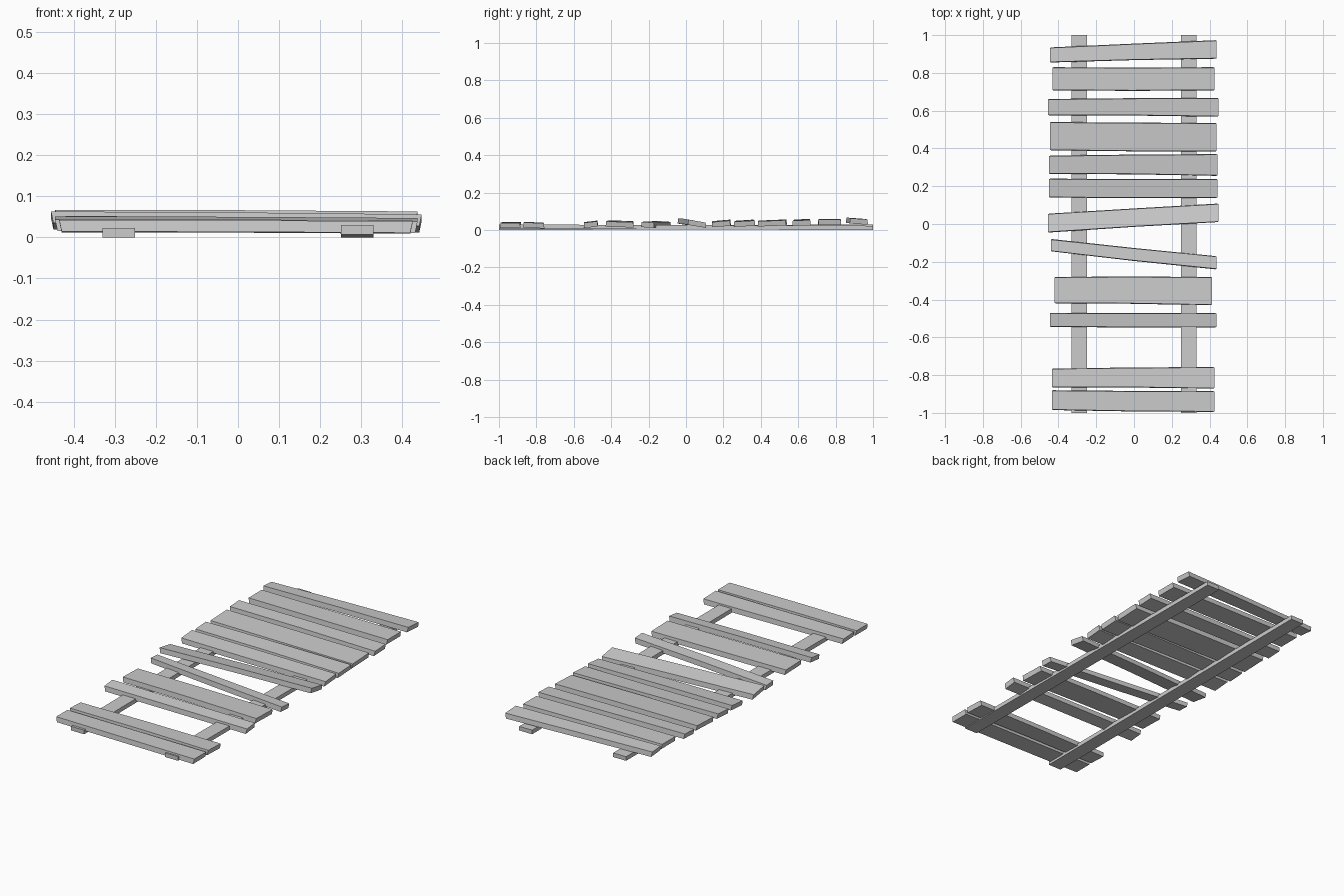
import bpy, bmesh


def loft(name, sections):
    """Skin a row of four-cornered cross-sections into one closed board."""
    bm = bmesh.new()
    rings = [[bm.verts.new(p) for p in s] for s in sections]
    for a, b in zip(rings, rings[1:]):
        for i in range(4):
            j = (i + 1) % 4
            bm.faces.new((a[i], a[j], b[j], b[i]))
    bm.faces.new(rings[0])
    bm.faces.new(rings[-1])
    bmesh.ops.recalc_face_normals(bm, faces=bm.faces)
    me = bpy.data.meshes.new(name)
    bm.to_mesh(me)
    bm.free()
    ob = bpy.data.objects.new(name, me)
    bpy.context.collection.objects.link(ob)
    return ob


# Two long rails under the boards
for name, x, z in (("left_rail", -0.29, 0.0), ("right_rail", 0.29, 0.007)):
    secs = []
    for y, lift in ((-1, z), (1, 0.007 - z)):
        secs.append([(x - 0.04, y, lift), (x + 0.04, y, lift),
                     (x + 0.04, y, lift + 0.023), (x - 0.04, y, lift + 0.023)])
    loft(name, secs)

# Cross boards: left x, right x, left y range, right y range, top z left/right, roll
boards = [
    (-.435, .425, -.985, -.88, -.995, -.885, .042, .039, .000),
    (-.435, .425, -.865, -.765, -.872, -.757, .042, .039, -.002),
    (-.445, .437, -.545, -.47, -.547, -.472, .047, .043, .004),
    (-.420, .412, -.42, -.28, -.430, -.28, .050, .044, -.002),
    (-.440, .437, -.145, -.08, -.240, -.17, .046, .042, -.002),
    (-.455, .447, -.045, .055, .010, .108, .055, .048, -.008),
    (-.450, .442, .140, .240, .138, .238, .052, .047, .004),
    (-.450, .442, .265, .362, .255, .370, .053, .048, .003),
    (-.445, .437, .390, .540, .383, .535, .054, .050, .003),
    (-.455, .447, .575, .662, .568, .667, .058, .052, .002),
    (-.432, .427, .707, .830, .707, .830, .060, .056, .000),
    (-.445, .437, .855, .935, .875, .973, .064, .060, -.003),
]
thick = 0.028
for n, (xl, xr, la, lb, ra, rb, zl, zr, roll) in enumerate(boards):
    # Each board has a slight kink in the middle and slanted ends
    kink = 0.003 if n % 2 else -0.002
    secs = []
    for x, a, b, z, slant in ((xl, la, lb, zl, 0.006),
                              (-0.03 + 0.02 * (n % 3), (la + ra) / 2 + kink,
                               (lb + rb) / 2 + kink / 2, (zl + zr) / 2 + 0.001, 0),
                              (xr, ra, rb, zr, -0.006)):
        bot = z - thick
        secs.append([(x + slant, a, bot - roll), (x + slant, b, bot + roll),
                     (x, b - 0.003, z + roll), (x, a + 0.003, z - roll)])
    loft(f"cross_board_{n + 1}", secs)
